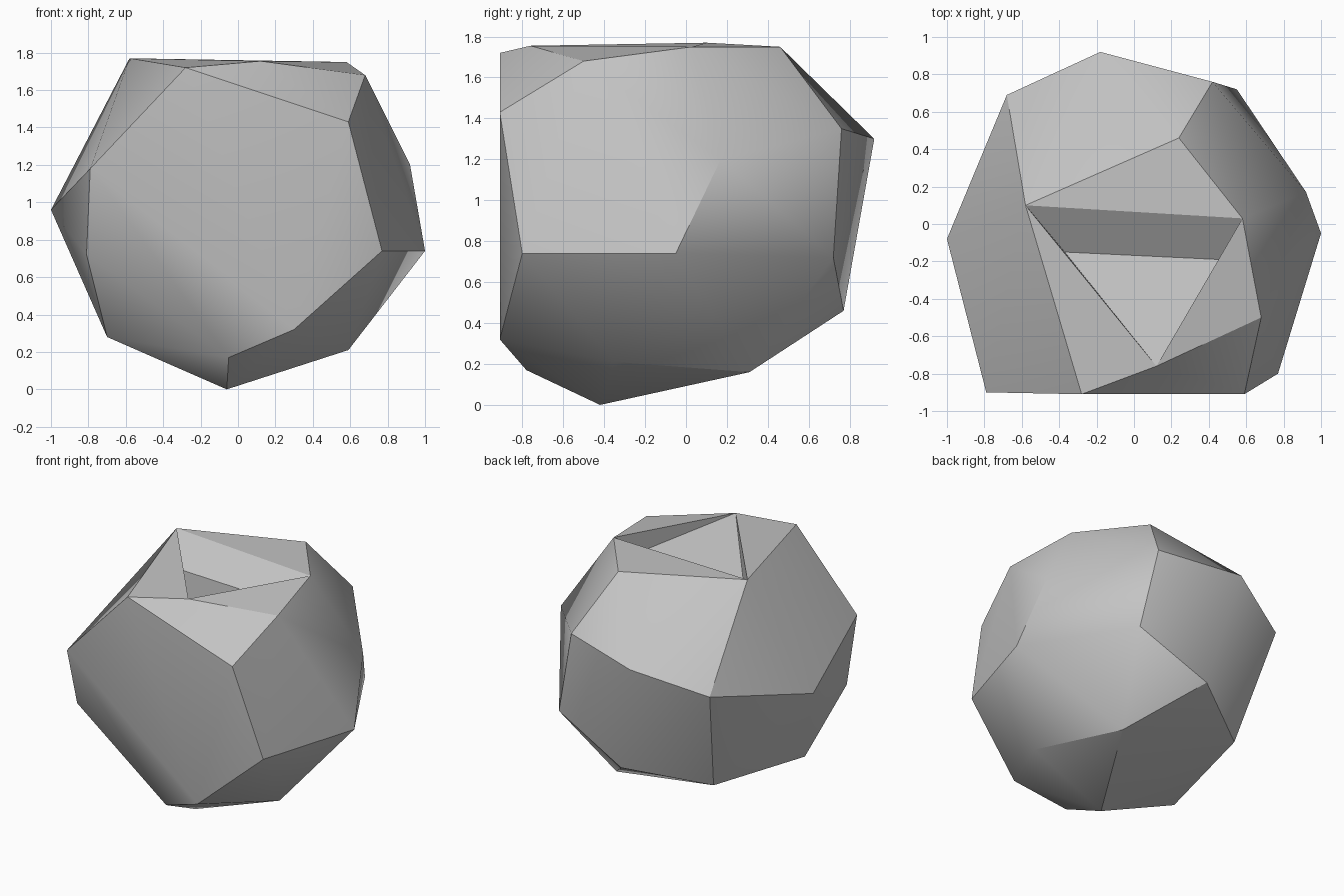
import bpy
import bmesh
import math
from mathutils import Vector

# Remove the default object
default_object = bpy.data.objects.get("Cube")
if default_object:
    bpy.data.objects.remove(default_object, do_unlink=True)


def make_material(name, colour):
    """Plain single-colour material for viewport and render."""
    material = bpy.data.materials.new(name)
    material.use_nodes = True
    material.diffuse_color = colour
    shader = material.node_tree.nodes["Principled BSDF"]
    shader.inputs["Base Color"].default_value = colour
    shader.inputs["Roughness"].default_value = 0.9
    return material


# Boulder corners, grouped from the ground upwards
base_corners = [
    (-.06, -.42, 0), (-.05, -.78, .17), (.36, .31, .16), (.59, -.35, .21),
    (-.7, -.41, .28), (.3, -.91, .32), (-.53, .43, .34), (0, .77, .46),
]
waist_corners = [
    (-.81, -.75, .72), (.55, .72, .72), (.77, -.8, .74), (1, -.05, .74),
    (-1, -.08, .96), (-.68, .69, 1.14), (-.79, -.9, 1.18), (.92, .17, 1.2),
]
shoulder_corners = [
    (-.18, .92, 1.3), (.42, .76, 1.35), (.59, -.91, 1.43),
    (.68, -.5, 1.68), (-.28, -.91, 1.72), (.24, .46, 1.75),
]
# Rim of the chipped hollow on top, and the crease at its bottom
chip_rim = [(-.58, .1, 1.77), (.58, .03, 1.75), (.12, -.76, 1.755)]
chip_crease = [(-.37, -.15, 1.61), (.46, -.19, 1.61)]


def add_corners(bm, corners):
    return [bm.verts.new(Vector(corner)) for corner in corners]


def carve_chip(bm, rim, crease_points):
    """Replace the flat triangle inside the rim with a creased hollow."""
    for face in list(bm.faces):
        if all(vert in rim for vert in face.verts):
            bmesh.ops.delete(bm, geom=[face], context='FACES_ONLY')
    left, right, tip = rim
    crease_left, crease_right = add_corners(bm, crease_points)
    walls = [
        (left, right, crease_right, crease_left),
        (crease_left, crease_right, tip),
        (left, crease_left, tip),
        (right, tip, crease_right),
    ]
    for wall in walls:
        bm.faces.new(wall)


# Boulder: faceted hull with the hollow cut into its crown
bm = bmesh.new()
add_corners(bm, base_corners + waist_corners + shoulder_corners)
rim_verts = add_corners(bm, chip_rim)
bmesh.ops.convex_hull(bm, input=list(bm.verts))
carve_chip(bm, rim_verts, chip_crease)
bmesh.ops.recalc_face_normals(bm, faces=list(bm.faces))

mesh = bpy.data.meshes.new("boulder")
bm.to_mesh(mesh)
bm.free()
mesh.materials.append(make_material("stone_grey", (.55, .55, .55, 1)))
boulder = bpy.data.objects.new("boulder", mesh)
bpy.context.collection.objects.link(boulder)

# Soft shading across shallow facets, crisp on the strong edges
bpy.ops.object.select_all(action='DESELECT')
boulder.select_set(True)
bpy.context.view_layer.objects.active = boulder
bpy.ops.object.shade_smooth_by_angle(angle=math.radians(30))
